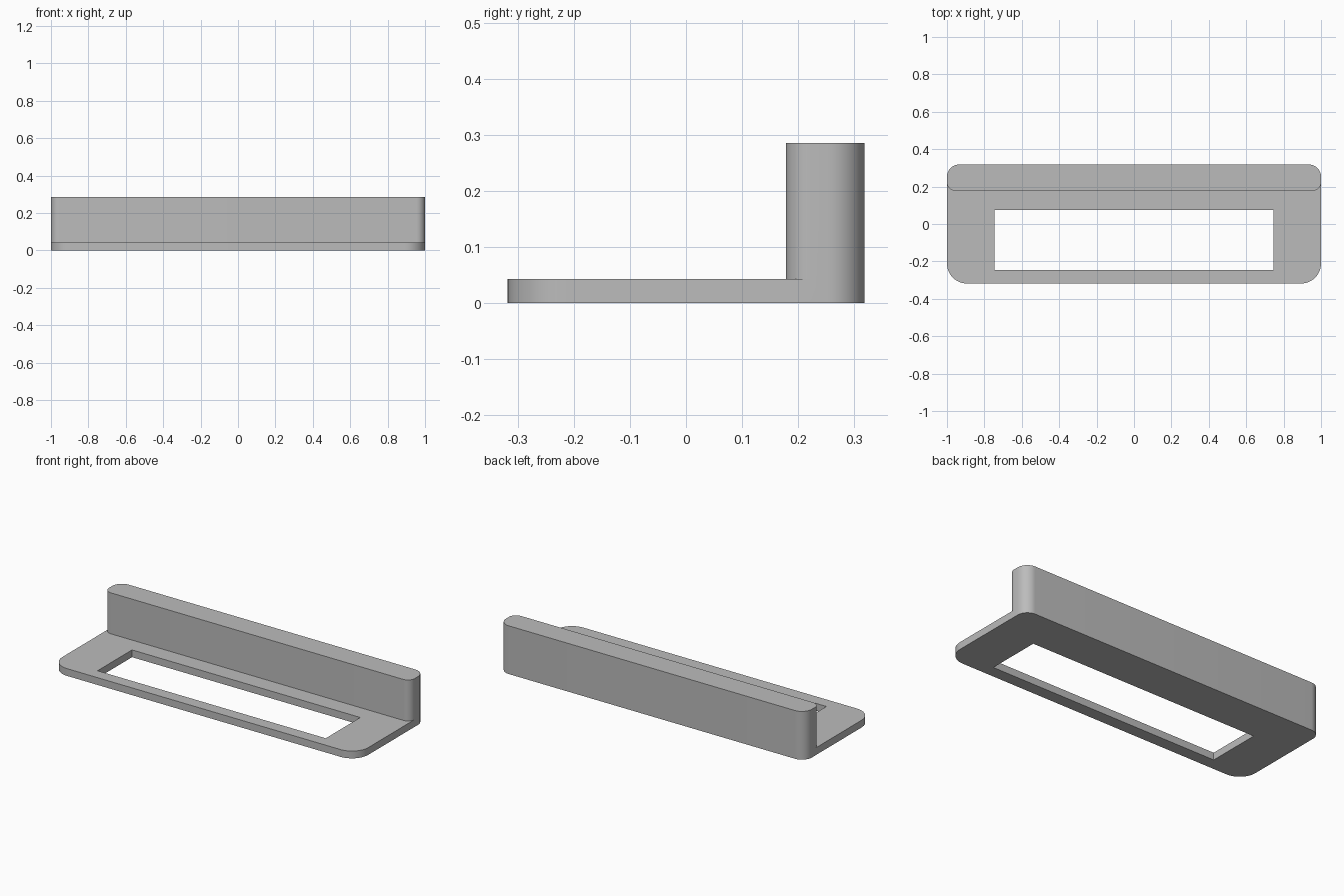
import bpy
import bmesh
from math import sin, cos, pi

cube = bpy.data.objects.get("Cube")
if cube:
    bpy.data.objects.remove(cube, do_unlink=True)

grey = bpy.data.materials.new("neutral grey")
grey.use_nodes = True
grey.diffuse_color = (0.5, 0.5, 0.5, 1)
grey.node_tree.nodes["Principled BSDF"].inputs["Base Color"].default_value = (0.5, 0.5, 0.5, 1)


def rounded_slab(name, half_x, y0, y1, z0, z1, r_front, r_back, steps=12):
    """Extruded rectangle with separately rounded front and back corners."""
    points = []
    corners = ((1, 1, y1, r_back), (-1, 1, y1, r_back),
               (-1, -1, y0, r_front), (1, -1, y0, r_front))
    for i, (sx, sy, y, r) in enumerate(corners):
        count = steps if r else 0
        for k in range(count + 1):
            a = pi / 2 * (i + k / max(count, 1))
            points.append((sx * (half_x - r) + r * cos(a), y - sy * r + r * sin(a)))
    bm = bmesh.new()
    base = bm.faces.new([bm.verts.new((x, y, z0)) for x, y in points])
    top = bmesh.ops.extrude_face_region(bm, geom=[base])["geom"]
    bmesh.ops.translate(bm, vec=(0, 0, z1 - z0),
                        verts=[v for v in top if isinstance(v, bmesh.types.BMVert)])
    bmesh.ops.recalc_face_normals(bm, faces=bm.faces)
    mesh = bpy.data.meshes.new(name)
    bm.to_mesh(mesh)
    bm.free()
    mesh.materials.append(grey)
    obj = bpy.data.objects.new(name, mesh)
    bpy.context.collection.objects.link(obj)
    return obj


def boolean(target, tool, operation):
    mod = target.modifiers.new(operation.title(), 'BOOLEAN')
    mod.operation, mod.object, mod.solver = operation, tool, 'EXACT'
    bpy.ops.object.select_all(action='DESELECT')
    bpy.context.view_layer.objects.active = target
    target.select_set(True)
    bpy.ops.object.modifier_apply(modifier=mod.name)
    bpy.data.objects.remove(tool, do_unlink=True)


# Upright rear wall, flat base plate and rectangular window
r_front = 0.045
bracket = rounded_slab("bracket", 1, 0.178, 0.318, 0, 0.285, r_front, 0.065)
plate = rounded_slab("base_plate", 1, -0.318, 0.178 + r_front, 0, 0.043, 0.107, 0)
window = rounded_slab("window_cutter", 0.746, -0.246, 0.076, -0.1, 0.1, 0, 0)
window.hide_render = True

boolean(bracket, plate, 'UNION')
boolean(bracket, window, 'DIFFERENCE')
bpy.ops.object.shade_smooth_by_angle(angle=pi / 6)
